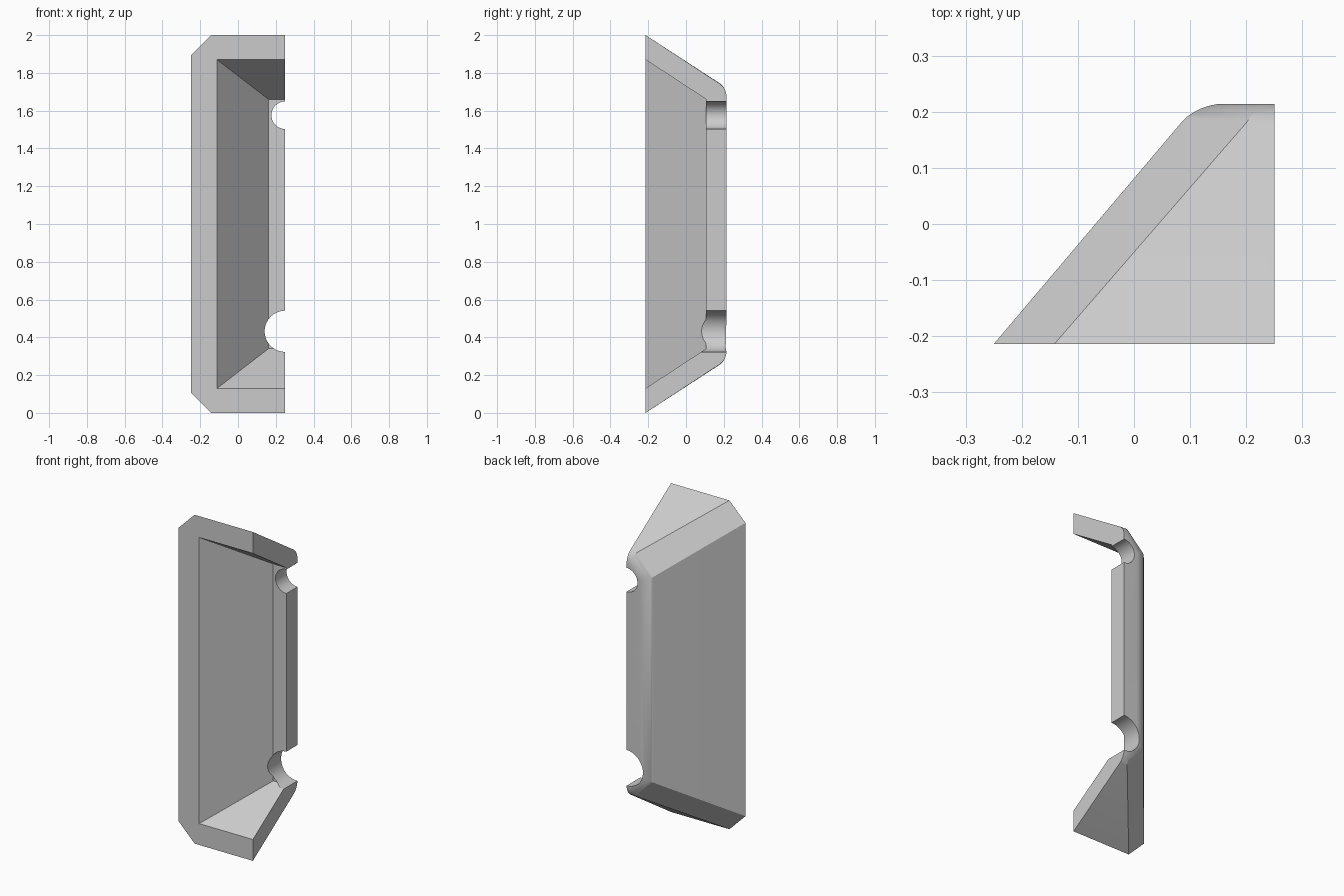
import bpy, bmesh, math

cube = bpy.data.objects.get("Cube")
if cube:
    bpy.data.objects.remove(cube, do_unlink=True)

grey = bpy.data.materials.new("Light grey")
colour = (0.6, 0.6, 0.6, 1)
grey.diffuse_color = colour
grey.use_nodes = True
grey.node_tree.nodes["Principled BSDF"].inputs["Base Color"].default_value = colour

FRONT, BACK, CUT = -0.214, 0.214, 0.25
MID = 1.0                   # mirror height
RUN_X, RUN_Z = 0.85, 0.655  # wall slopes per unit of depth


def add_object(name, bm):
    mesh = bpy.data.meshes.new(name)
    bmesh.ops.recalc_face_normals(bm, faces=bm.faces)
    bm.to_mesh(mesh)
    bm.free()
    mesh.materials.append(grey)
    obj = bpy.data.objects.new(name, mesh)
    bpy.context.collection.objects.link(obj)
    return obj


def tapered_block(y0, y1, side, half, end, chamfer):
    """Loft between two outlines that follow the wall slopes."""
    bm = bmesh.new()
    rings = []
    for y in (y0, y1):
        x = side + RUN_X * (y - FRONT)
        h = half - RUN_Z * (y - FRONT)
        upper = [(end, h), (x + chamfer, h)]
        if chamfer:
            upper.append((x, h - chamfer))
        outline = upper + [(px, -pz) for px, pz in reversed(upper)]
        rings.append([bm.verts.new((px, y, MID + pz)) for px, pz in outline])
    a, b = rings
    bm.faces.new(a)
    bm.faces.new(b)
    n = len(a)
    for i in range(n):
        j = (i + 1) % n
        bm.faces.new((a[i], a[j], b[j], b[i]))
    return bm


# Outer shell with a rounded back rim
bm = tapered_block(FRONT, BACK, -0.25, 1.0, CUT, 0.108)
rim = [e for e in bm.edges
       if all(v.co.y > BACK - 0.001 for v in e.verts)
       and not all(v.co.x > CUT - 0.001 for v in e.verts)]
bmesh.ops.bevel(bm, geom=rim, offset=0.042, offset_type='OFFSET',
                segments=8, profile=0.5, affect='EDGES')
shell = add_object("half_tray", bm)

# Hollow, open at the front and at the cut side
cutters = [add_object("hollow_cutter", tapered_block(
    FRONT - 0.05, 0.107, -0.111, 0.87, CUT + 0.1, 0))]

# Round holes through the back wall
for name, z, radius in (("upper_hole_cutter", 1.576, 0.073),
                        ("lower_hole_cutter", 0.432, 0.109)):
    bpy.ops.mesh.primitive_cylinder_add(
        vertices=64, radius=radius, depth=0.6,
        location=(CUT, 0.2, z), rotation=(math.pi / 2, 0, 0))
    hole = bpy.context.object
    hole.name = name
    hole.data.materials.append(grey)
    cutters.append(hole)

bpy.ops.object.select_all(action='DESELECT')
shell.select_set(True)
bpy.context.view_layer.objects.active = shell
for cutter in cutters:
    mod = shell.modifiers.new(cutter.name, 'BOOLEAN')
    mod.operation = 'DIFFERENCE'
    mod.solver = 'EXACT'
    mod.object = cutter
    bpy.ops.object.modifier_apply(modifier=mod.name)
for cutter in cutters:
    bpy.data.objects.remove(cutter, do_unlink=True)

bpy.ops.object.shade_smooth_by_angle(angle=math.radians(25))
